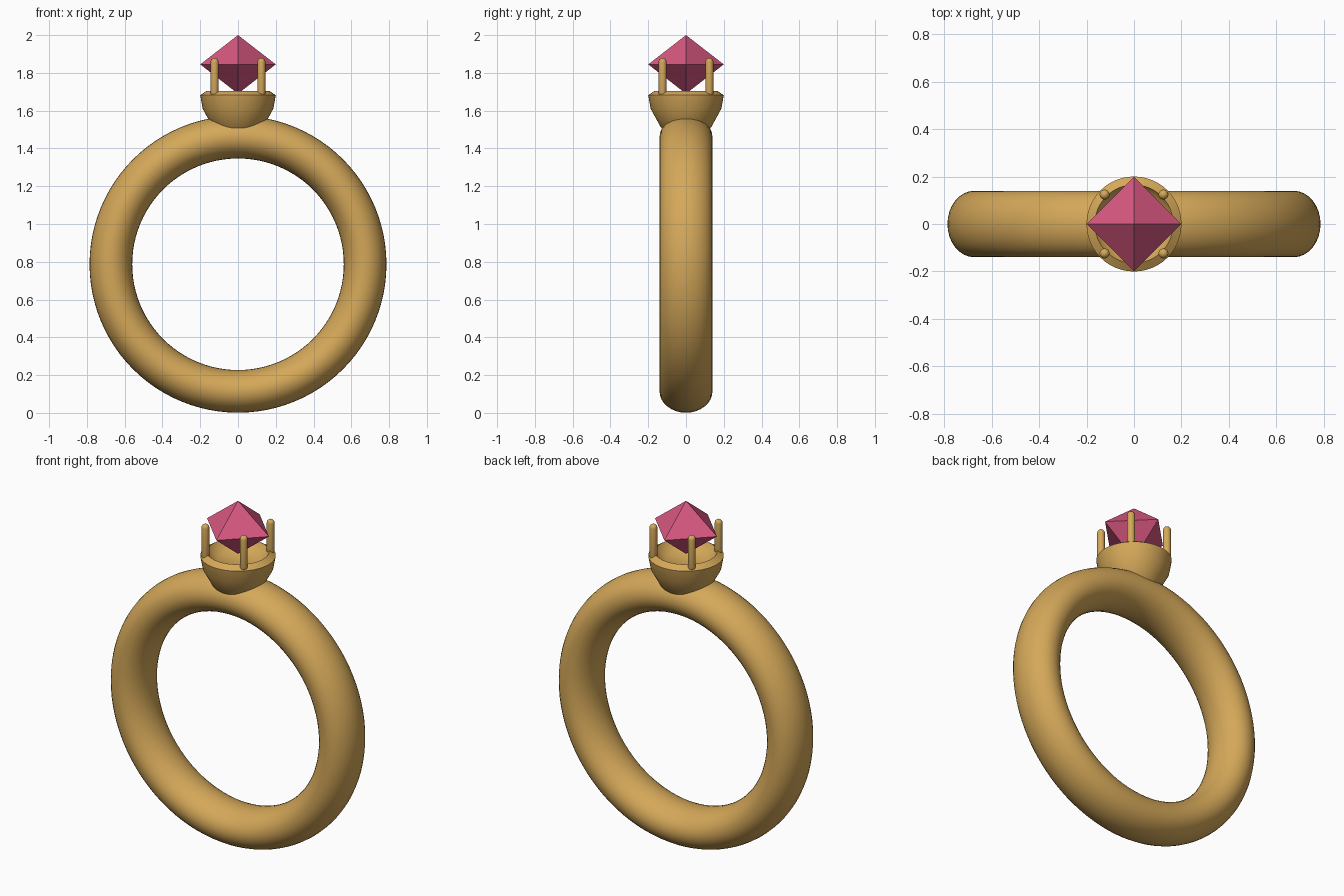
import bpy
import math

cube = bpy.data.objects.get("Cube")
if cube:
    bpy.data.objects.remove(cube)


def make_material(name, color):
    mat = bpy.data.materials.new(name)
    mat.use_nodes = True
    mat.diffuse_color = color
    mat.node_tree.nodes["Principled BSDF"].inputs["Base Color"].default_value = color
    return mat


gold = make_material("gold", (0.66, 0.39, 0.10, 1))
pink = make_material("pink_gem", (0.68, 0.095, 0.215, 1))


def lathe(name, profile, steps, mat, location=(0, 0, 0), smooth=True):
    """Revolve (radius, height) points about z; a zero radius makes a pole."""
    verts, rings, faces = [], [], []
    for r, z in profile:
        count = steps if r > 0 else 1
        rings.append([len(verts) + i for i in range(count)])
        for i in range(count):
            a = math.tau * i / steps
            verts.append((r * math.cos(a), r * math.sin(a), z))
    for low, high in zip(rings, rings[1:]):
        for i in range(steps):
            j = (i + 1) % steps
            quad = [low[i % len(low)], low[j % len(low)],
                    high[j % len(high)], high[i % len(high)]]
            faces.append(list(dict.fromkeys(quad)))
    mesh = bpy.data.meshes.new(name)
    mesh.from_pydata(verts, [], faces)
    mesh.materials.append(mat)
    obj = bpy.data.objects.new(name, mesh)
    obj.location = location
    bpy.context.collection.objects.link(obj)
    if smooth:
        shade(obj)
    return obj


def shade(obj):
    bpy.ops.object.select_all(action='DESELECT')
    obj.select_set(True)
    bpy.context.view_layer.objects.active = obj
    bpy.ops.object.shade_smooth_by_angle(angle=math.radians(35))


# Band: upright torus, wider than it is thick
bpy.ops.mesh.primitive_torus_add(
    major_radius=0.673, minor_radius=0.113, major_segments=96, minor_segments=32,
    location=(0, 0, 0.787), rotation=(math.pi / 2, 0, 0))
band = bpy.context.object
band.name = "band"
band.scale.z = 0.14 / 0.113
band.data.materials.append(gold)
shade(band)

# Setting: hollow bowl with a bevelled rim, sunk into the band
lathe("setting_bowl", [
    (0, 1.47), (0.10, 1.48), (0.135, 1.515), (0.187, 1.61), (0.20, 1.682),
    (0.165, 1.705), (0.15, 1.68), (0.11, 1.65), (0, 1.635)], 48, gold)

# Prongs: four slim rods with rounded ends
R = 0.021
cap = [(R * math.cos(t * math.pi / 8), R * math.sin(t * math.pi / 8)) for t in range(4)] + [(0, R)]
rod = [(r, 1.695 - h) for r, h in reversed(cap)] + [(r, 1.858 + h) for r, h in cap]
for side, x in (("right", -0.124), ("left", 0.124)):
    for end, y in (("front", -0.124), ("back", 0.124)):
        lathe(f"prong_{end}_{side}", rod, 16, gold, (x, y, 0))

# Gem: flat-faced octahedron
lathe("gem", [(0, 1.69), (0.20, 1.845), (0, 2.0)], 4, pink, smooth=False)
